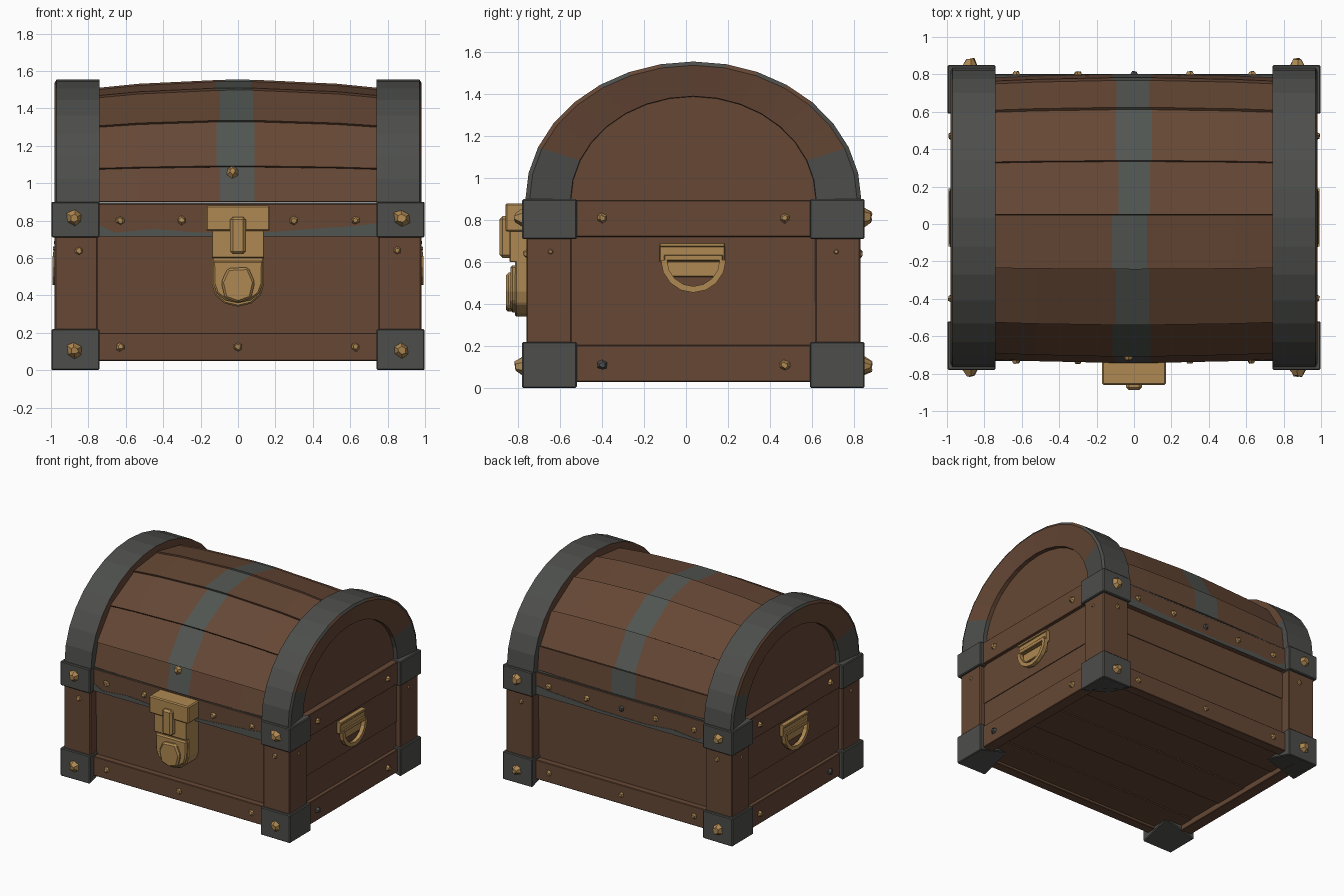
import bpy, bmesh, math, random
from mathutils import Vector

if "Cube" in bpy.data.objects:
    bpy.data.objects.remove(bpy.data.objects["Cube"])

random.seed(4)
C = 0.035  # depth centre of the chest body


def material(name, rgb):
    m = bpy.data.materials.new(name)
    m.diffuse_color = (*rgb, 1)
    m.use_nodes = True
    m.node_tree.nodes["Principled BSDF"].inputs["Base Color"].default_value = m.diffuse_color
    return m


WOOD = material("brown wood", (0.132, 0.064, 0.036))
IRON = material("dark iron", (0.074, 0.077, 0.070))
BAND = material("worn grey paint", (0.083, 0.092, 0.083))
GOLD = material("old brass", (0.43, 0.25, 0.085))


def finish(name, bm, mats, bevel=0):
    bmesh.ops.recalc_face_normals(bm, faces=bm.faces[:])
    me = bpy.data.meshes.new(name)
    bm.to_mesh(me)
    bm.free()
    for m in mats:
        me.materials.append(m)
    ob = bpy.data.objects.new(name, me)
    bpy.context.collection.objects.link(ob)
    if bevel:
        mod = ob.modifiers.new("bevel", 'BEVEL')
        mod.width, mod.segments = bevel, 1
    return ob


def box(name, x, y, z, mat, bevel=0.004):
    bm = bmesh.new()
    bmesh.ops.create_cube(bm, size=1)
    for v in bm.verts:
        v.co = [(a + b) / 2 + t * (b - a) for t, (a, b) in zip(v.co, (x, y, z))]
    return finish(name, bm, [mat], bevel)


def prism(name, outline, axis, d0, d1, mat, bevel=0):
    # outline in (x,z) for axis y, or (y,z) for axis x
    bm = bmesh.new()
    put = (lambda p, d: (p[0], d, p[1])) if axis == 'y' else (lambda p, d: (d, p[0], p[1]))
    a = [bm.verts.new(put(p, d0)) for p in outline]
    b = [bm.verts.new(put(p, d1)) for p in outline]
    bm.faces.new(a)
    bm.faces.new(b)
    n = len(a)
    for i in range(n):
        bm.faces.new((a[i], a[(i + 1) % n], b[(i + 1) % n], b[i]))
    return finish(name, bm, [mat], bevel)


def stud(name, pos, direction, r, depth, mat=GOLD):
    d = Vector(direction)
    mtx = d.to_track_quat('Z', 'Y').to_matrix().to_4x4()
    mtx.translation = Vector(pos) + d * (depth / 2 - 0.005)
    bm = bmesh.new()
    bmesh.ops.create_cone(bm, cap_ends=True, segments=6, radius1=r, radius2=r * 0.45,
                          depth=depth + 0.01, matrix=mtx)
    for v in bm.verts:
        v.co += Vector([random.uniform(-1, 1) * r * 0.12 for _ in range(3)])
    finish(name, bm, [mat])


def arc(a, b, t0, t1, n, cy=0, cz=0):
    return [(cy + a * math.cos(t0 + (t1 - t0) * i / n), cz + b * math.sin(t0 + (t1 - t0) * i / n))
            for i in range(n + 1)]


# body core and floor planks
box("body_core", (-0.92, 0.92), (C - 0.69, C + 0.69), (0.09, 0.89), WOOD, 0)
for i in range(5):
    y = C - 0.735 + i * 0.294
    box("floor_plank", (-0.94, 0.94), (y + 0.002, y + 0.292), (0.07 + 0.006 * (i % 2), 0.12), WOOD, 0)

for s in (-1, 1):
    # front and back wall planks and rails
    for k, (z0, z1) in enumerate(((0.19, 0.505), (0.505, 0.73))):
        d = 0.717 + 0.006 * k
        box("long_wall_plank", (-0.93, 0.93), sorted((C + s * 0.68, C + s * d)), (z0, z1), WOOD, 0)
    for z0, z1 in ((0.05, 0.2), (0.72, 0.89)):
        box("long_rail", (-0.9, 0.9), sorted((C + s * 0.69, C + s * 0.765)), (z0, z1), WOOD)
    box("ledge_plate", (-0.9, 0.9), sorted((C + s * 0.69, C + s * 0.762)), (0.888, 0.896), IRON, 0)
    wear = [(-0.74, 0.775), (-0.66, 0.735), (-0.45, 0.755), (-0.2, 0.735), (0.2, 0.74), (0.45, 0.76),
            (0.62, 0.77), (0.74, 0.785), (0.74, 0.716), (-0.74, 0.716)]
    prism("worn_rail_edge", wear, 'y', C + s * 0.761, C + s * 0.768, BAND)
    # end wall planks and rails
    for k, (z0, z1) in enumerate(((0.19, 0.41), (0.41, 0.73))):
        box("end_wall_plank", sorted((s * 0.9, s * (0.94 + 0.006 * k))), (C - 0.71, C + 0.71), (z0, z1), WOOD, 0)
    for z0, z1 in ((0.03, 0.205), (0.72, 0.895)):
        box("end_rail", sorted((s * 0.88, s * 0.97)), (C - 0.7, C + 0.7), (z0, z1), WOOD)
    # posts, iron corners and their studs
    for t in (-1, 1):
        box("corner_post", sorted((s * 0.75, s * 0.98)), sorted((C + t * 0.58, C + t * 0.795)), (0.15, 0.75), WOOD, 0.006)
        for z0, z1 in ((0.0, 0.22), (0.71, 0.9)):
            ob = box("iron_corner", sorted((s * 0.74, s * 0.997)), sorted((C + t * 0.555, C + t * 0.815)),
                     (z0, z1), IRON, 0.006)
            for v in ob.data.vertices:  # the foot slopes up towards the floor
                if z0 == 0 and v.co.z < 0.1 and abs(v.co.x) < 0.8 and abs(v.co.y - C) < 0.6:
                    v.co.z = 0.075
            stud("corner_stud", (s * 0.875, C + t * 0.815, z0 + 0.105), (0, t, 0), 0.048, 0.033)
        stud("post_stud", (s * 0.85, C + t * 0.795, 0.64), (0, t, 0), 0.028, 0.01)
        stud("post_side_stud", (s * 0.98, C + t * 0.68, 0.65), (s, 0, 0), 0.018, 0.008)
        for z in (0.11, 0.81):
            stud("end_rail_stud", (s * 0.97, C + t * 0.435, z), (s, 0, 0), 0.03, 0.02,
                 IRON if z < 0.5 and t < 0 else GOLD)
    # small rail studs
    for x in (-0.63, -0.3, 0, 0.3, 0.63):
        if s > 0 or x:
            stud("upper_rail_stud", (x, C + s * 0.765, 0.8), (0, s, 0), 0.03, 0.015,
                 IRON if x == 0 else GOLD)
        if abs(x) != 0.3:
            stud("lower_rail_stud", (x, C + s * 0.765, 0.125), (0, s, 0), 0.03, 0.015)

# lid planks: barrel staves with a grey band painted over the middle
Z0 = 0.9
SEAMS = [math.radians(a) for a in (0, 17, 41, 67, 89, 111, 138, 163, 180)]
for k in range(8):
    bm = bmesh.new()
    j = [random.uniform(-0.018, 0.018) for _ in range(2)]
    xs = (-0.76, -0.53, -0.1 + j[0], 0, 0.08 + j[1], 0.53, 0.76)
    lift = (random.uniform(-0.008, -0.002), random.uniform(0.003, 0.01))  # overlapping edges
    rows = []
    for x in xs:
        f = 1 - (x / 0.76) ** 2
        ring = []
        for e, depth in ((0, 0), (1, 0), (1, 0.06), (0, 0.06)):
            t = SEAMS[k + e] + (0.002 if e == 0 else -0.002)
            r = lift[e] - depth
            a, b = 0.752 + 0.02 * f + r, 0.602 + 0.045 * f + r
            ring.append(bm.verts.new((x, C + a * math.cos(t), Z0 + b * math.sin(t))))
        rows.append(ring)
    bm.faces.new(rows[0])
    bm.faces.new(rows[-1])
    for i in range(6):
        for e in range(4):
            f = bm.faces.new((rows[i][e], rows[i][(e + 1) % 4], rows[i + 1][(e + 1) % 4], rows[i + 1][e]))
            f.material_index = int(i in (2, 3))
    finish("lid_stave", bm, [WOOD, BAND])
prism("lid_core", arc(0.69, 0.55, 0, math.pi, 16, C, Z0), 'x', -0.8, 0.8, WOOD)
stud("lid_stud", (-0.03, C - 0.745, 1.06), (0, -1, 0.2), 0.035, 0.02)

# lid end arches: iron over the rim, wood on the end face, iron at the feet
for s in (-1, 1):
    bm = bmesh.new()
    section = ((0.74, 0.80, 0.66), (0.97, 0.80, 0.66), (0.98, 0.78, 0.642),
               (0.95, 0.585, 0.495), (0.88, 0.58, 0.49), (0.74, 0.58, 0.49))
    N = 16
    rows = []
    for i in range(N + 1):
        t = math.pi * i / N
        rows.append([bm.verts.new((s * x, C + a * math.cos(t), Z0 - 0.005 + b * math.sin(t)))
                     for x, a, b in section])
    for i in range(N):
        for e in range(6):
            f = bm.faces.new((rows[i][e], rows[i][(e + 1) % 6], rows[i + 1][(e + 1) % 6], rows[i + 1][e]))
            foot = i < 2 or i > N - 3
            worn = e == 1 and random.random() < 0.6
            f.material_index = int(not (foot or e == 0 or worn))
    bm.faces.new(rows[0])
    bm.faces.new(rows[-1])
    finish("lid_end_arch", bm, [IRON, WOOD])
    prism("lid_end_panel", arc(0.6, 0.51, 0, math.pi, 16, C, Z0 - 0.01), 'x', s * 0.78, s * 0.92, WOOD)
    # side handle: mount plate, cross bars and hanging loop
    box("handle_mount", sorted((s * 0.93, s * 0.975)), (C - 0.16, C + 0.15), (0.6, 0.69), GOLD)
    box("handle_rod", sorted((s * 0.95, s * 0.99)), (C - 0.14, C + 0.14), (0.605, 0.635), GOLD)
    box("handle_lip", sorted((s * 0.95, s * 0.985)), (C - 0.16, C + 0.15), (0.672, 0.692), GOLD)
    box("handle_backplate", sorted((s * 0.93, s * 0.96)), (C - 0.125, C + 0.125), (0.53, 0.61), GOLD)
    loop = arc(0.155, 0.155, math.pi, 2 * math.pi, 8, C, 0.61) + \
        arc(0.125, 0.125, 2 * math.pi, math.pi, 8, C, 0.61)
    prism("handle_loop", loop, 'x', s * 0.962, s * 0.993, GOLD)

# front lock
tongue = [(-0.14, 0.76)] + arc(0.14, 0.12, math.pi, 2 * math.pi, 6, 0, 0.46) + [(0.14, 0.76)]
prism("lock_backplate", tongue, 'y', -0.68, -0.815, GOLD, 0.008)
box("lock_cap", (-0.17, 0.17), (-0.86, -0.7), (0.745, 0.88), GOLD, 0.008)
box("lock_hasp", (-0.14, 0.14), (-0.84, -0.75), (0.6, 0.75), GOLD)
box("lock_latch", (-0.043, 0.043), (-0.888, -0.8), (0.62, 0.82), GOLD, 0.015)
lower = [(-0.135, 0.585)] + arc(0.132, 0.1, math.pi, 2 * math.pi, 6, 0, 0.46) + [(0.135, 0.585)]
prism("lock_lower_plate", lower, 'y', -0.75, -0.835, GOLD, 0.01)
boss = [(-0.09, 0.47), (-0.055, 0.545), (0.055, 0.55), (0.09, 0.47), (0.07, 0.385), (0, 0.36), (-0.07, 0.385)]
prism("lock_boss", boss, 'y', -0.8, -0.858, GOLD, 0.012)
